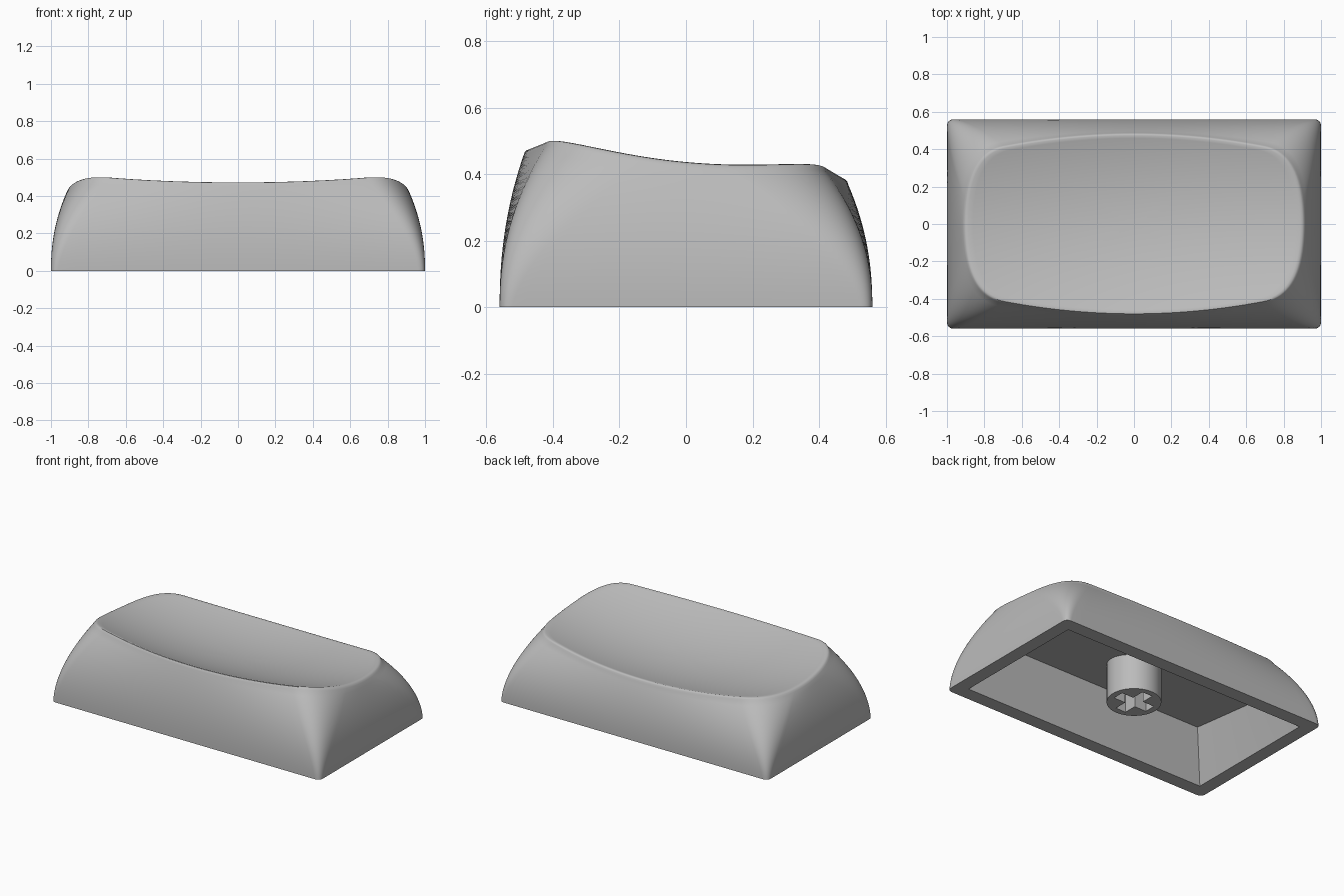
import bpy, bmesh, math
from mathutils import Vector

cube = bpy.data.objects.get("Cube")
if cube:
    bpy.data.objects.remove(cube)

grey = bpy.data.materials.new("light_grey_plastic")
grey.use_nodes = True
color = (0.5, 0.5, 0.5, 1)
grey.diffuse_color = color
grey.node_tree.nodes["Principled BSDF"].inputs["Base Color"].default_value = color


def make_object(name, bm):
    bmesh.ops.recalc_face_normals(bm, faces=bm.faces)
    mesh = bpy.data.meshes.new(name)
    bm.to_mesh(mesh)
    bm.free()
    mesh.materials.append(grey)
    obj = bpy.data.objects.new(name, mesh)
    bpy.context.collection.objects.link(obj)
    return obj


def smooth(obj, degrees):
    bpy.ops.object.select_all(action='DESELECT')
    obj.select_set(True)
    bpy.context.view_layer.objects.active = obj
    bpy.ops.object.shade_smooth_by_angle(angle=math.radians(degrees))


def top_height(x, y):
    """Bowl-shaped top, tilted down towards the back."""
    return 0.348 - 0.092 * y + 0.112 * x * x + 0.36 * y * y


# Horizontal sections: two shallow arcs per quarter joined by a curved corner
HX, HY, RADIUS = 1.0, 0.56, 0.04
RIM_X, RIM_Y = 0.915, 0.488
SIDE_END, FRONT_END = 0.15, 0.70
SIDE_BOW, FRONT_BOW = 0.010, 0.066
CONTROL = Vector((0.871, 0.391))
EDGE, CORNER = 14, 16


def mix(a, b, t):
    return a + (b - a) * t


def quarter_section(t):
    """Points from the +x axis to the +y axis; t is 0 at the base, 1 at the rim."""
    bulge, spread = t ** 2.2, t ** 1.5
    hx, hy = mix(HX, RIM_X, bulge), mix(HY, RIM_Y, bulge)
    side_bow, front_bow = SIDE_BOW * bulge, FRONT_BOW * bulge
    side_end = mix(HY - RADIUS, SIDE_END, spread)
    front_end = mix(HX - RADIUS, FRONT_END, spread)
    start, end = Vector((hx - side_bow, side_end)), Vector((front_end, hy - front_bow))
    control = Vector((HX, HY)).lerp(CONTROL, bulge)
    points = []
    for k in range(EDGE):
        f = k / EDGE
        points.append(Vector((hx - side_bow * f * f, side_end * f)))
    for k in range(CORNER + 1):
        f = k / CORNER
        points.append(start.lerp(control, f).lerp(control.lerp(end, f), f))
    for k in range(1, EDGE + 1):
        f = 1 - k / EDGE
        points.append(Vector((front_end * f, hy - front_bow * f * f)))
    return points


def full_section(t):
    def flip(v, sx, sy):
        return Vector((v.x * sx, v.y * sy))
    quarter = quarter_section(t)
    loop = list(quarter)
    loop += [flip(v, -1, 1) for v in quarter[-2::-1]]
    loop += [flip(v, -1, -1) for v in quarter[1:]]
    loop += [flip(v, 1, -1) for v in quarter[-2:0:-1]]
    return loop


base_loop, rim_loop = full_section(0), full_section(1)


def rectangle_loop(hx, hy, z, slope):
    """Sharp rectangle following the base loop, corner points collapsed."""
    kx, ky = HX - RADIUS, HY - RADIUS
    ring = []
    for p in base_loop:
        y = max(-1, min(1, p.y / ky)) * hy
        ring.append(Vector((max(-1, min(1, p.x / kx)) * hx, y, z + slope * y)))
    return ring


# Keycap shell: sloped ceiling, inner walls, bottom lip, bulged walls, rounded rim, dish
CEILING = 0.289
rings = [rectangle_loop(0.81, 0.37, CEILING, -0.11), rectangle_loop(0.91, 0.467, 0, 0)]
WALL = 18
for k in range(WALL + 1):
    t = k / WALL
    rings.append([Vector((p.x, p.y, t * (top_height(r.x, r.y) - 0.022)))
                  for p, r in zip(full_section(t), rim_loop)])
for scale, drop in ((0.993, 0.011), (0.984, 0.004), (0.97, 0), (0.94, 0), (0.88, 0),
                    (0.8, 0), (0.7, 0), (0.58, 0), (0.45, 0), (0.3, 0), (0.15, 0)):
    rings.append([Vector((r.x * scale, r.y * scale,
                          top_height(r.x * scale, r.y * scale) - drop)) for r in rim_loop])

bm = bmesh.new()
loops = [[bm.verts.new(p) for p in ring] for ring in rings]
count = len(base_loop)
for low, high in zip(loops, loops[1:]):
    for i in range(count):
        j = (i + 1) % count
        bm.faces.new((low[i], low[j], high[j], high[i]))
bm.faces.new(loops[0])
centre = bm.verts.new((0, 0, top_height(0, 0)))
for i in range(count):
    bm.faces.new((loops[-1][i], loops[-1][(i + 1) % count], centre))
bmesh.ops.remove_doubles(bm, verts=bm.verts, dist=0.0001)
shell = make_object("keycap_shell", bm)
smooth(shell, 35)

# Mounting stem: cylinder reaching just into the sloped ceiling
STEM_BOTTOM, STEM_TOP, STEM_RADIUS = 0.04, 0.31, 0.165
bm = bmesh.new()
bmesh.ops.create_cone(bm, cap_ends=True, segments=48, radius1=STEM_RADIUS,
                      radius2=STEM_RADIUS, depth=STEM_TOP - STEM_BOTTOM)
bmesh.ops.translate(bm, verts=bm.verts, vec=(0, 0, (STEM_TOP + STEM_BOTTOM) / 2))
stem = make_object("mounting_stem", bm)

# Cross-shaped socket cut into the stem
ARM, HALF = 0.125, 0.038
bm = bmesh.new()
profile = []
for k in range(4):
    a = k * math.pi / 2
    for x, y in ((ARM, -HALF), (ARM, HALF), (HALF, HALF)):
        profile.append(bm.verts.new((x * math.cos(a) - y * math.sin(a),
                                     x * math.sin(a) + y * math.cos(a), -0.05)))
face = bm.faces.new(profile)
extruded = bmesh.ops.extrude_face_region(bm, geom=[face])["geom"]
bmesh.ops.translate(bm, vec=(0, 0, 0.32),
                    verts=[g for g in extruded if isinstance(g, bmesh.types.BMVert)])
cutter = make_object("socket_cutter", bm)
cutter.hide_render = True
cut = stem.modifiers.new("socket", 'BOOLEAN')
cut.operation = 'DIFFERENCE'
cut.solver = 'EXACT'
cut.object = cutter
bpy.context.view_layer.objects.active = stem
bpy.ops.object.modifier_apply(modifier=cut.name)
bpy.data.objects.remove(cutter)
smooth(stem, 30)
